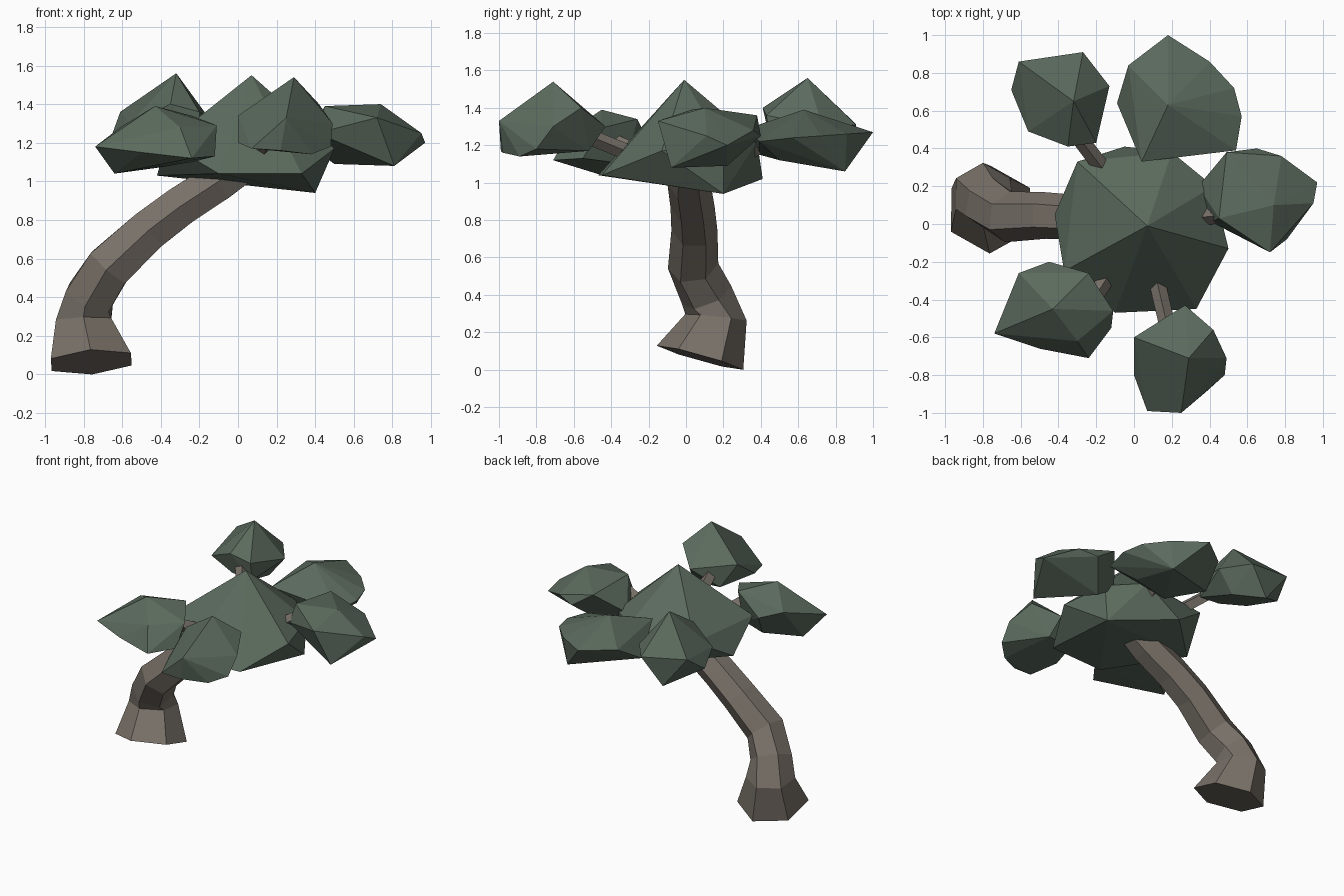
import bpy
import bmesh
import math
from mathutils import Vector

default_cube = bpy.data.objects.get("Cube")
if default_cube:
    bpy.data.objects.remove(default_cube, do_unlink=True)


def make_material(name, colour):
    material = bpy.data.materials.new(name)
    material.use_nodes = True
    material.diffuse_color = (*colour, 1)
    shader = material.node_tree.nodes["Principled BSDF"]
    shader.inputs["Base Color"].default_value = (*colour, 1)
    shader.inputs["Roughness"].default_value = 0.9
    return material


leaf_green = make_material("leaf green", (0.105, 0.145, 0.11))
bark_brown = make_material("bark brown", (0.19, 0.165, 0.14))


def finish(bm, name, material):
    """Turn a bmesh into a flat shaded object of one colour."""
    bmesh.ops.recalc_face_normals(bm, faces=bm.faces[:])
    mesh = bpy.data.meshes.new(name)
    bm.to_mesh(mesh)
    bm.free()
    mesh.materials.append(material)
    part = bpy.data.objects.new(name, mesh)
    bpy.context.collection.objects.link(part)
    return part


def foliage(name, corners):
    """Faceted leaf mass: the convex hull of a few corners."""
    bm = bmesh.new()
    for corner in corners:
        bm.verts.new(corner)
    hull = bmesh.ops.convex_hull(bm, input=bm.verts[:])
    spare = set(hull["geom_interior"] + hull["geom_unused"])
    inside = [item for item in spare if isinstance(item, bmesh.types.BMVert)]
    bmesh.ops.delete(bm, geom=inside, context="VERTS")
    return finish(bm, name, leaf_green)


def limb(name, stations, sides, first_normal=None):
    """Loft a tapering tube through (centre, radius) stations."""
    bm = bmesh.new()
    centres = [Vector(centre) for centre, radius in stations]
    rings = []
    for i, (centre, radius) in enumerate(stations):
        before = centres[max(i - 1, 0)]
        after = centres[min(i + 1, len(centres) - 1)]
        normal = (after - before).normalized()
        if i == 0 and first_normal:
            normal = Vector(first_normal).normalized()
        # Keep the ring's reference direction steady along the limb
        across = Vector((0, 1, 0)) if sides > 4 else Vector((0, 0, 1))
        across = (across - normal * across.dot(normal)).normalized()
        other = normal.cross(across)
        ring = []
        for k in range(sides):
            angle = math.tau * k / sides
            offset = across * math.cos(angle) + other * math.sin(angle)
            ring.append(bm.verts.new(centres[i] + offset * radius))
        rings.append(ring)
    for low, high in zip(rings, rings[1:]):
        for k in range(sides):
            n = (k + 1) % sides
            bm.faces.new((low[k], low[n], high[n], high[k]))
    bm.faces.new(rings[0][::-1])
    bm.faces.new(rings[-1])
    return finish(bm, name, bark_brown)


# Leaning trunk with a flared, tilted foot
limb("trunk", [
    ((-.76, .075, .064), .24),
    ((-.8, .16, .28), .165),
    ((-.77, .11, .4), .142),
    ((-.67, .038, .555), .136),
    ((-.465, .045, .745), .123),
    ((-.3, .035, .87), .118),
    ((-.1, .015, 1), .115),
    ((.04, .01, 1.09), .1),
], 6, first_normal=(-.07, .28, 1))

# Thin branches from the trunk top to each outer leaf mass
fork = (.05, .01, 1.03)
branch_ends = {
    "back_right_branch": (-.4, .6, 1.38),
    "back_branch": (.19, .5, 1.24),
    "left_branch": (.52, .05, 1.33),
    "front_left_branch": (.19, -.6, 1.28),
    "front_right_branch": (-.25, -.45, 1.25),
}
for name, end in branch_ends.items():
    limb(name, [(fork, .045), (end, .042)], 4)

# Central crown
foliage("crown", [
    (.07, -.01, 1.55), (-.37, -.25, 1.2), (-.42, .05, 1.03),
    (-.3, .33, 1.2), (-.05, .41, 1.02), (.2, .38, 1.22),
    (.4, .2, .94), (.42, .2, 1.2), (.5, -.13, 1.17),
    (.33, -.45, 1.04), (-.1, -.47, 1.04),
])

# Outer leaf masses
foliage("back_right_leaves", [
    (-.32, .65, 1.56), (-.61, .86, 1.36), (-.27, .91, 1.31),
    (-.13, .73, 1.3), (-.2, .43, 1.36), (-.35, .41, 1.4),
    (-.56, .49, 1.3), (-.65, .71, 1.25), (-.48, .6, 1.2),
    (-.25, .72, 1.15), (-.42, .87, 1.12), (-.2, .45, 1.23),
    (-.36, .45, 1.24),
])
foliage("back_leaves", [
    (.18, .63, 1.39), (.18, 1, 1.27), (-.09, .64, 1.15),
    (-.03, .84, 1.27), (.04, .33, 1.29), (.06, .39, 1.15),
    (.54, .39, 1.22), (.57, .57, 1.24), (.53, .72, 1.25),
    (.4, .86, 1.26), (.37, .85, 1.06), (.4, .5, 1.12),
])
foliage("left_leaves", [
    (.74, .1, 1.4), (.45, .03, 1.39), (.49, .38, 1.36),
    (.78, .36, 1.28), (.97, .22, 1.2), (.95, .11, 1.25),
    (.72, -.15, 1.33), (.41, .01, 1.25), (.34, .2, 1.2),
    (.81, -.08, 1.08), (.5, .22, 1.09), (.65, .4, 1.25),
])
foliage("front_left_leaves", [
    (.29, -.71, 1.54), (.27, -.43, 1.3), (.42, -.56, 1.4),
    (.49, -.71, 1.3), (.48, -.8, 1.18), (.25, -1, 1.33),
    (.07, -.99, 1.17), (0, -.8, 1.2), (0, -.6, 1.34),
    (.22, -.98, 1.16), (.38, -.89, 1.14), (.3, -.52, 1.17),
    (.1, -.54, 1.17),
])
foliage("front_right_leaves", [
    (-.43, -.45, 1.39), (-.74, -.58, 1.18), (-.61, -.26, 1.28),
    (-.45, -.2, 1.22), (-.24, -.26, 1.34), (-.11, -.46, 1.29),
    (-.12, -.55, 1.13), (-.24, -.71, 1.12), (-.5, -.66, 1.15),
    (-.64, -.45, 1.04), (-.42, -.29, 1.07), (-.24, -.32, 1.1),
    (-.3, -.62, 1.28),
])
